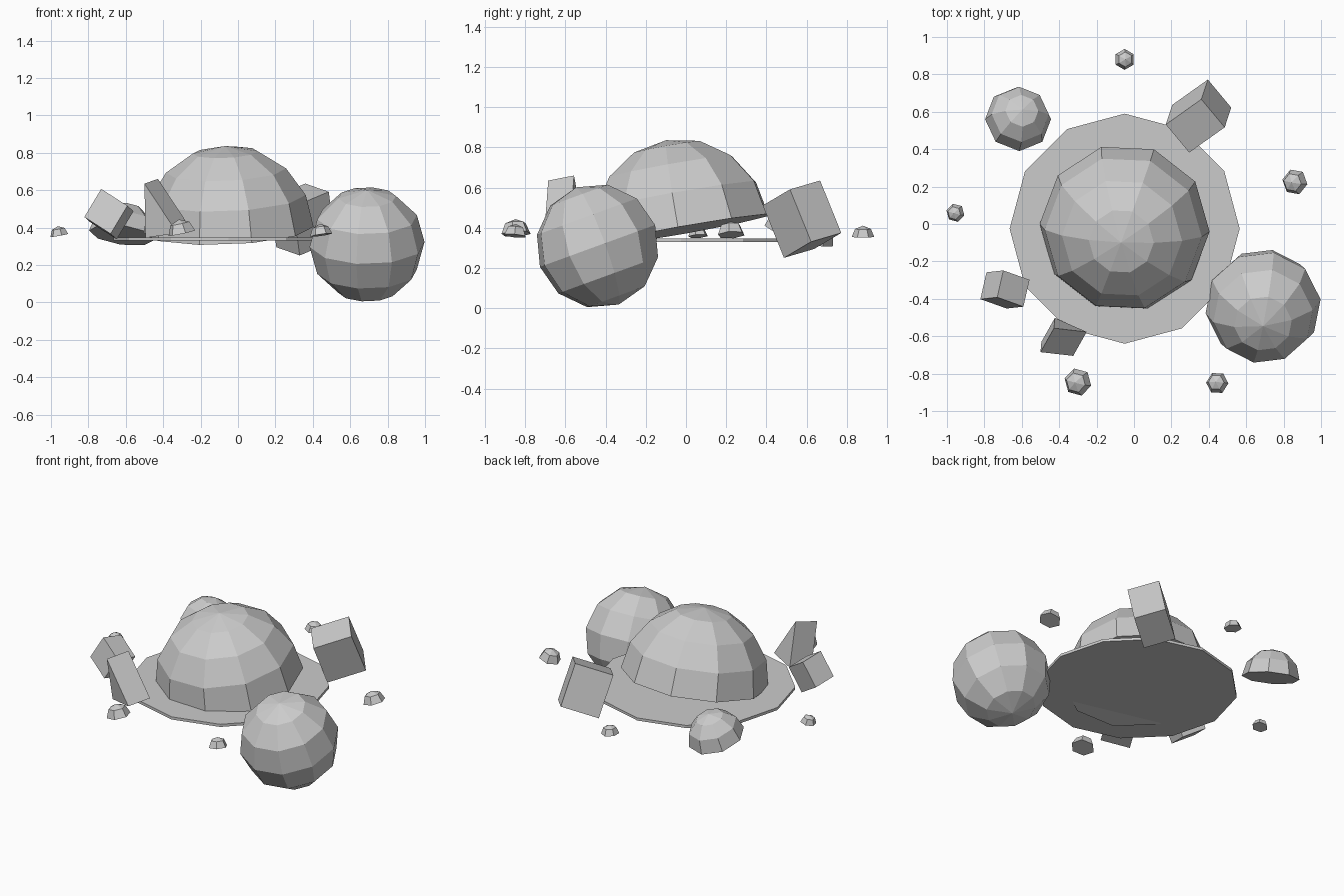
import bpy, bmesh
from math import radians
from mathutils import Vector, Matrix, Euler

if "Cube" in bpy.data.objects:
    bpy.data.objects.remove(bpy.data.objects["Cube"])


def finish(name, bm, matrix=Matrix()):
    bm.transform(matrix)
    bmesh.ops.recalc_face_normals(bm, faces=bm.faces)
    mesh = bpy.data.meshes.new(name)
    bm.to_mesh(mesh)
    bm.free()
    obj = bpy.data.objects.new(name, mesh)
    bpy.context.collection.objects.link(obj)
    return obj


def ball(name, centre, radius, segs, rings, tilt=(0, 0), spin=0, half=True):
    """Low-poly sphere, or its upper half closed with a flat base."""
    bm = bmesh.new()
    bmesh.ops.create_uvsphere(bm, u_segments=segs, v_segments=rings, radius=radius)
    if half:
        low = [v for v in bm.verts if v.co.z < -1e-4]
        bmesh.ops.delete(bm, geom=low, context='VERTS')
        bmesh.ops.holes_fill(bm, edges=[e for e in bm.edges if e.is_boundary], sides=0)
    rot = Euler((radians(tilt[0]), radians(tilt[1]), 0)).to_matrix().to_4x4()
    finish(name, bm, Matrix.Translation(centre) @ rot @ Matrix.Rotation(radians(spin), 4, 'Z'))


def block(name, centre, u, v, height):
    """Box given by two edge vectors and the length of the third edge."""
    u, v = Vector(u), Vector(v)
    w = u.cross(v).normalized() * height
    m = Matrix((u, v, w)).transposed().to_4x4()
    bm = bmesh.new()
    bmesh.ops.create_cube(bm, size=1)
    finish(name, bm, Matrix.Translation(centre) @ m)


def prism(name, points, along):
    bm = bmesh.new()
    face = bm.faces.new([bm.verts.new(p) for p in points])
    ext = bmesh.ops.extrude_face_region(bm, geom=[face], use_keep_orig=True)
    moved = [g for g in ext['geom'] if isinstance(g, bmesh.types.BMVert)]
    bmesh.ops.translate(bm, verts=moved, vec=along)
    finish(name, bm)


# Thin twelve-sided ground disc
bm = bmesh.new()
bmesh.ops.create_cone(bm, cap_ends=True, segments=12, radius1=0.615, radius2=0.615, depth=0.018)
finish("ground_disc", bm, Matrix.Translation((-0.05, -0.025, 0.339)))

# Central mound, leaning forward
ball("main_mound", (-0.05, -0.02, 0.388), 0.455, 10, 8, (10, -2.5), 15.4)

# Large round boulder and the medium half boulder
ball("round_boulder", (0.69, -0.44, 0.31), 0.31, 10, 6, (20, 0), -10.6, half=False)
ball("half_boulder", (-0.62, 0.56, 0.36), 0.178, 8, 6, (-17, 8))

# Broken blocks
block("back_block", (0.345, 0.577, 0.443), (0.19, 0.135, 0.08), (-0.125, 0.15, 0.044), 0.283)
block("left_block", (-0.69, -0.35, 0.472), (0.14, -0.05, -0.09), (0.09, 0.01, 0.15), 0.15)
prism("wedge_shard",
      [(-0.495, -0.63, 0.345), (-0.325, -0.705, 0.37), (-0.5, -0.685, 0.635)],
      (0.072, 0.128, 0.025))

# Small six-sided pebbles: x, y, base z, radius, tilt x, tilt y, spin
pebbles = [
    (-0.05, 0.88, 0.355, 0.056, 0, 5, 0),
    (0.86, 0.225, 0.365, 0.07, 3, -15, 20),
    (-0.955, 0.06, 0.358, 0.05, 3, -10, 15),
    (-0.30, -0.845, 0.37, 0.075, 3, -12, 15),
    (0.445, -0.85, 0.36, 0.06, -5, -8, 28),
]
for i, (x, y, z, r, tx, ty, s) in enumerate(pebbles):
    ball(f"pebble_{i + 1}", (x, y, z), r, 6, 4, (tx, ty), s)
